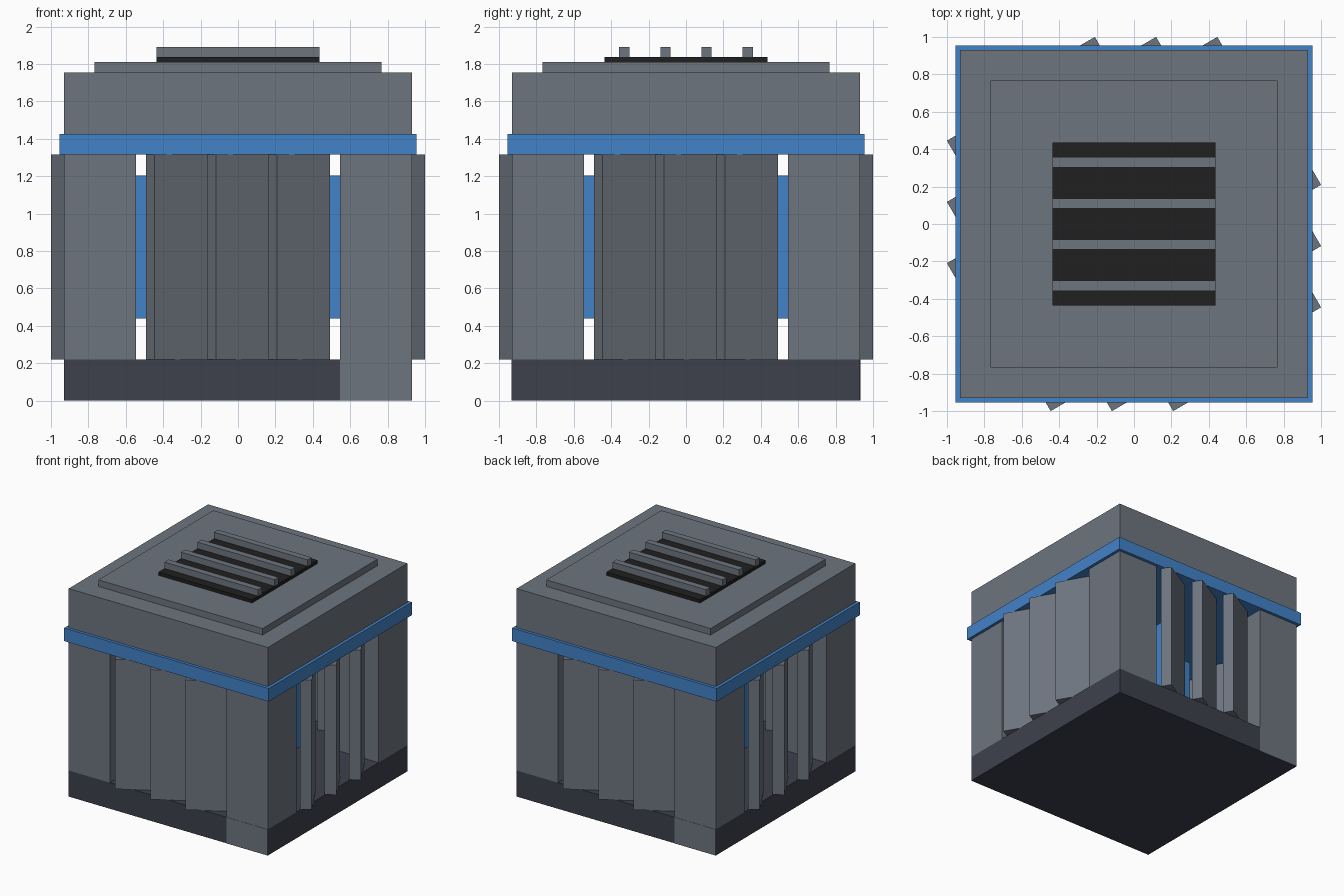
import bpy, math
from mathutils import Matrix

if "Cube" in bpy.data.objects:
    bpy.data.objects.remove(bpy.data.objects["Cube"])


def material(name, rgb):
    m = bpy.data.materials.new(name)
    m.diffuse_color = (*rgb, 1)
    m.use_nodes = True
    m.node_tree.nodes["Principled BSDF"].inputs["Base Color"].default_value = m.diffuse_color
    return m


grey = material("steel grey", (0.155, 0.178, 0.212))
dark = material("dark slate", (0.048, 0.053, 0.073))
blue = material("blue", (0.055, 0.225, 0.58))
black = material("black", (0.014, 0.014, 0.014))


def box(name, mat, x, y, z, turn=None):
    """Box from (min, max) ranges, optionally transformed by a matrix."""
    verts = [(a, b, c) for c in z for b in y for a in x]
    faces = [(0, 2, 3, 1), (4, 5, 7, 6), (0, 1, 5, 4),
             (1, 3, 7, 5), (3, 2, 6, 7), (2, 0, 4, 6)]
    mesh = bpy.data.meshes.new(name)
    mesh.from_pydata(verts, [], faces)
    if turn:
        mesh.transform(turn)
    mesh.materials.append(mat)
    obj = bpy.data.objects.new(name, mesh)
    bpy.context.collection.objects.link(obj)
    return obj


def square(name, mat, half, z):
    return box(name, mat, (-half, half), (-half, half), z)


BASE, CEIL = 0.22, 1.315

# Base, trim band, lid and vent
square("base", dark, 0.93, (0, BASE))
square("trim_band", blue, 0.955, (CEIL, 1.425))
square("lid", grey, 0.93, (1.425, 1.755))
square("lid_plate", grey, 0.767, (1.755, 1.81))
square("vent_plate", black, 0.437, (1.81, 1.838))
for y in (-0.33, -0.11, 0.11, 0.33):
    box("vent_bar", grey, (-0.437, 0.437), (y - 0.027, y + 0.027), (1.838, 1.892))

# Corner posts
for sx in (-1, 1):
    for sy in (-1, 1):
        x = sorted((sx * 0.545, sx * 0.93))
        y = sorted((sy * 0.545, sy * 0.93))
        box("corner_post", grey, x, y, (BASE, CEIL))
        # These two posts show down the front and back of the base
        if sx != sy:
            face = sorted((sy * 0.926, sy * 0.932))
            box("post_foot", grey, x, face, (0, BASE))

# Angled louvre slats, three on each of the four sides
for side in range(4):
    around = Matrix.Rotation(side * math.pi / 2, 4, 'Z')
    for i in (-1, 0, 1):
        place = Matrix.Translation((i * 0.3275, -0.88, 0))
        tilt = Matrix.Rotation(math.radians(30), 4, 'Z')
        box("louvre_slat", grey, (-0.1625, 0.1625), (-0.045, 0.045),
            (BASE, CEIL), around @ place @ tilt)

# Cross-shaped glowing core: one full bar and two side arms
core = (0.44, 1.205)
box("core_bar", blue, (-0.545, 0.545), (-0.055, 0.055), core)
box("core_arm_back", blue, (-0.055, 0.055), (0.055, 0.545), core)
box("core_arm_front", blue, (-0.055, 0.055), (-0.545, -0.055), core)
